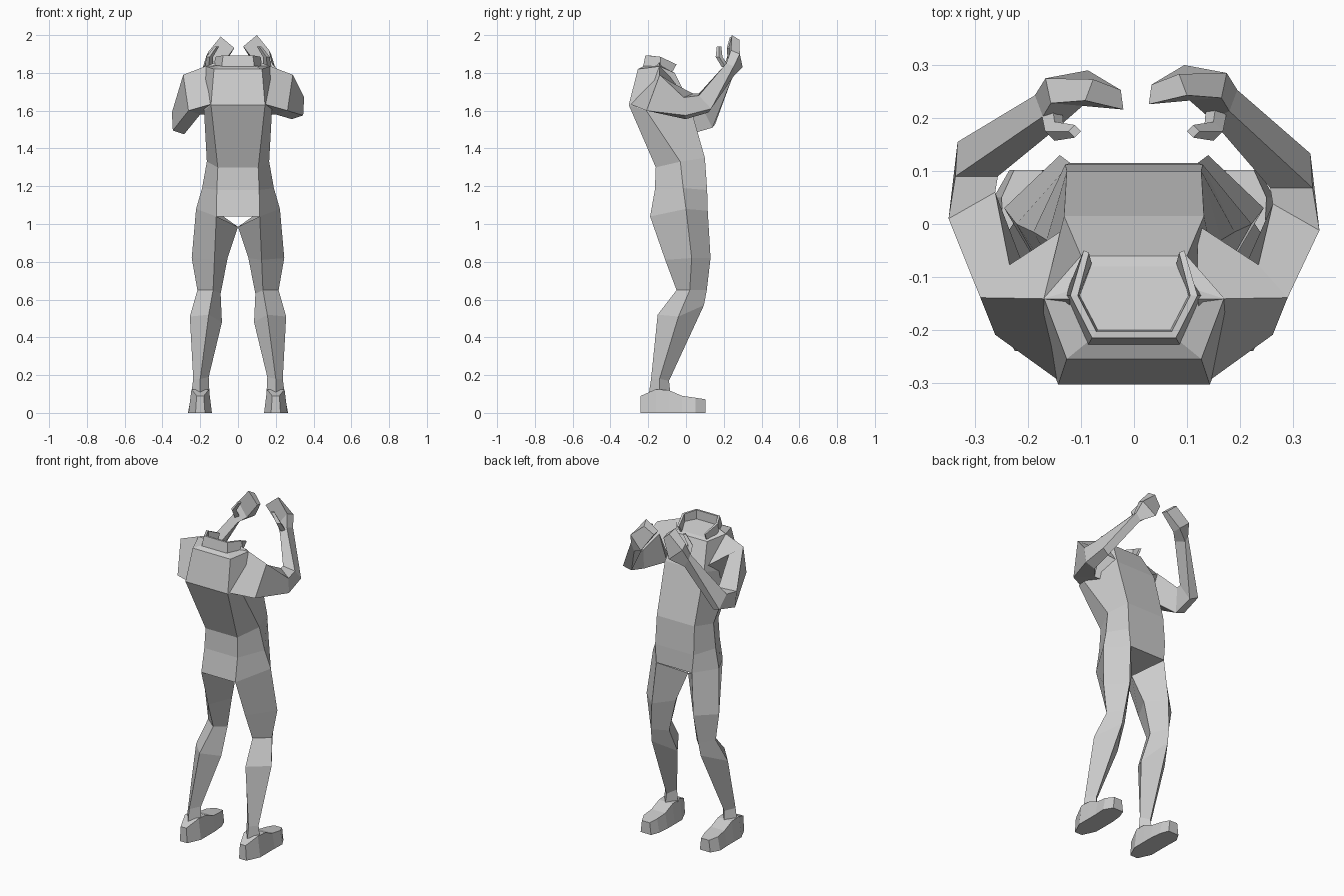
import bpy, bmesh
from mathutils import Vector

def loft(name, rings, closed=True, caps=True):
    """Skin a list of equal-length point rings into a flat-shaded mesh."""
    bm = bmesh.new()
    vs = [[bm.verts.new(p) for p in r] for r in rings]
    n = len(rings[0])
    for a, b in zip(vs, vs[1:]):
        for i in range(n if closed else n - 1):
            j = (i + 1) % n
            bm.faces.new((a[i], a[j], b[j], b[i]))
    if caps:
        bm.faces.new(vs[0][::-1])
        bm.faces.new(vs[-1])
    bmesh.ops.recalc_face_normals(bm, faces=bm.faces)
    me = bpy.data.meshes.new(name)
    bm.to_mesh(me)
    bm.free()
    ob = bpy.data.objects.new(name, me)
    bpy.context.collection.objects.link(ob)
    return ob

def flip(p, s):
    return (p[0] * s, p[1], p[2])

def both(half):
    return list(half) + [flip(p, -1) for p in reversed(half)]

# Torso: half rings (back, side, front) from hips to neck floor
torso = [
    [(.115, -.19, 1.04), (.222, 0, 1.08), (.12, .115, 1.07)],
    [(.112, -.165, 1.18), (.19, -.015, 1.19), (.13, .112, 1.18)],
    [(.107, -.16, 1.30), (.165, -.03, 1.33), (.127, .10, 1.35)],
    [(.143, -.303, 1.63), (.18, -.21, 1.60), (.132, .015, 1.65)],
    [(.127, -.255, 1.82), (.17, -.14, 1.835), (.10, -.06, 1.80)],
    [(.078, -.215, 1.84), (.108, -.135, 1.84), (.085, -.08, 1.81)],
]
loft("torso", [both(h) for h in torso])

# Collar: open band around the neck, with a thin rim
base = both([(.088, -.075, 1.80), (.13, -.135, 1.82), (.088, -.23, 1.82)])
rim = both([(.095, -.05, 1.845), (.12, -.135, 1.885), (.079, -.215, 1.893)])
inner = both([(.085, -.054, 1.845), (.106, -.135, 1.885), (.071, -.203, 1.893)])
floor = both([(.08, -.075, 1.81), (.102, -.135, 1.83), (.068, -.2, 1.83)])
loft("collar", list(zip(base, rim, inner, floor)))

# Legs: diamond rings (back, outer, front, inner)
leg = [
    [(.115, -.19, 1.04), (.222, 0, 1.08), (.12, .115, 1.07), (0, -.02, .985)],
    [(.125, -.11, .81), (.245, .03, .82), (.14, .13, .82), (.055, .02, .82)],
    [(.132, -.05, .65), (.215, .02, .65), (.16, .11, .65), (.092, .03, .63)],
    [(.155, -.15, .52), (.255, -.04, .51), (.165, .095, .57), (.085, -.04, .48)],
    [(.20, -.185, .18), (.237, -.14, .18), (.195, -.09, .17), (.155, -.135, .19)],
    [(.20, -.2, .08), (.25, -.14, .08), (.2, -.08, .08), (.15, -.14, .08)],
]
# Feet: sections along y (y, centre x, half width, height)
foot = [(-.24, .2, .025, .09), (-.16, .2, .062, .125), (-.09, .2, .062, .12),
        (-.02, .2, .062, .09), (.05, .205, .06, .08), (.102, .2, .035, .072)]

# Arms: rings (outer top, outer bottom, inner bottom, inner top), shoulder to fingertips
arm = [
    [(.12, -.14, 1.855), (.14, -.295, 1.635), (.13, -.1, 1.58), (.12, 0, 1.67)],
    [(.29, -.137, 1.79), (.262, -.207, 1.60), (.20, -.1, 1.58), (.235, -.075, 1.75)],
    [(.35, -.01, 1.67), (.345, 0, 1.575), (.285, 0, 1.555), (.262, .04, 1.69)],
    [(.337, .07, 1.68), (.333, .135, 1.61), (.285, .12, 1.59), (.257, .07, 1.69)],
    [(.18, .215, 1.85), (.195, .255, 1.835), (.17, .26, 1.79), (.145, .20, 1.81)],
    [(.165, .24, 1.92), (.175, .287, 1.90), (.095, .302, 1.83), (.105, .235, 1.84)],
    [(.10, .245, 2.0), (.085, .285, 1.975), (.033, .265, 1.93), (.028, .228, 1.94)],
]
thumb = [((.155, .21, 1.83), .02), ((.15, .175, 1.885), .018), ((.112, .175, 1.94), .012)]

for s, side in ((1, "right"), (-1, "left")):
    loft(side + "_leg", [[flip(p, s) for p in r] for r in leg])
    loft(side + "_foot", [[(s * (x - w), y, 0), (s * (x + w), y, 0),
                           (s * (x + w * .75), y, h), (s * (x - w * .75), y, h)]
                          for y, x, w, h in foot])
    # The left elbow hangs lower than the right one
    rings = []
    for i, r in enumerate(arm):
        drop = Vector((0, .02, -.08)) if s < 0 and i in (2, 3) else Vector((0, -.002, 0))
        if s < 0 and i > 3:
            drop = Vector((.008, -.012, -.008))
        rings.append([Vector(flip(p, s)) + drop for p in r])
    loft(side + "_arm", rings)
    loft(side + "_thumb", [[(s * (c[0] + a * w), c[1] + b * w, c[2])
                            for a, b in ((-1, 0), (0, -1), (1, 0), (0, 1))]
                           for c, w in thumb])
